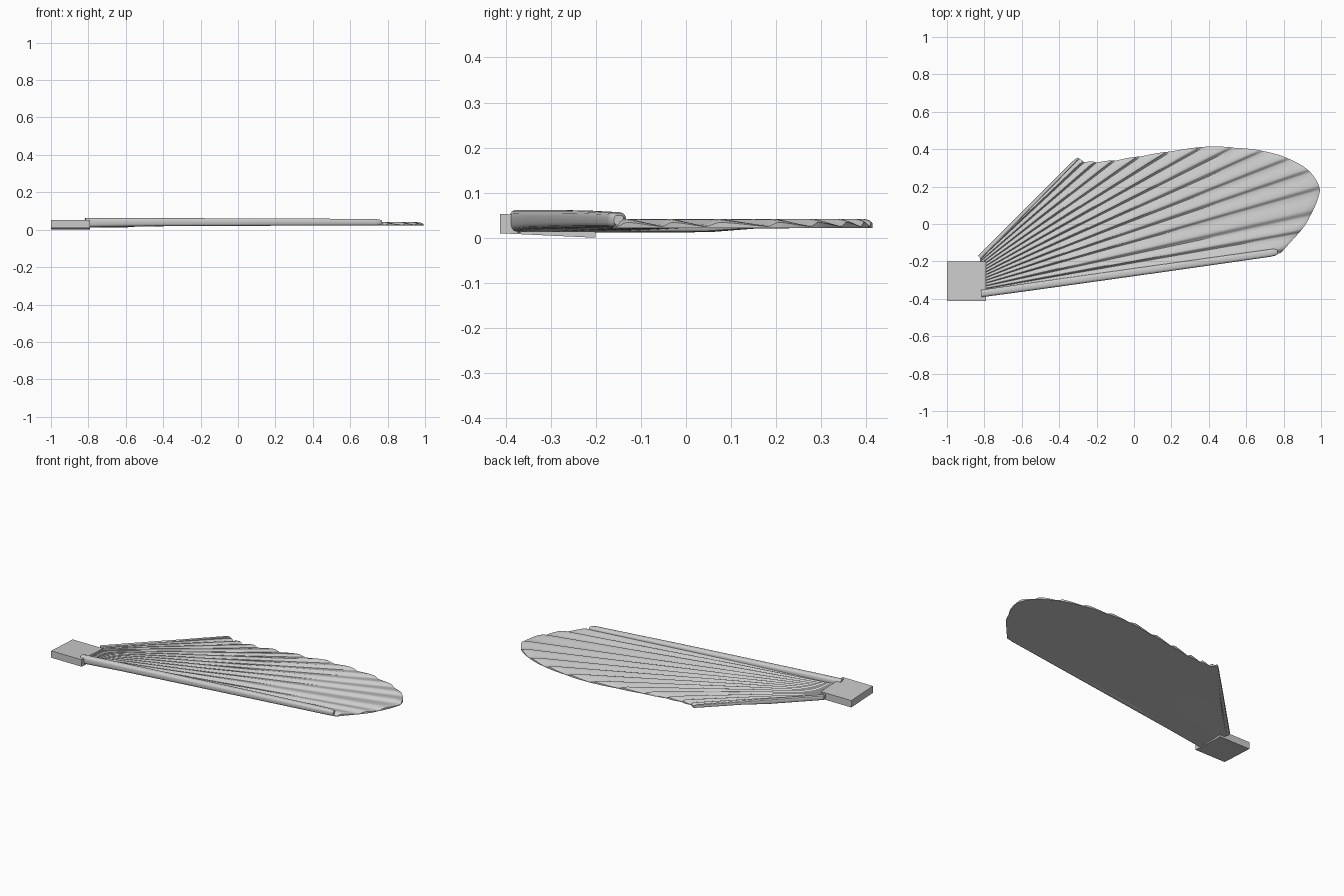
import bpy, bmesh, math
from mathutils import Vector

if "Cube" in bpy.data.objects:
    bpy.data.objects.remove(bpy.data.objects["Cube"])

grey = bpy.data.materials.new("plain grey")
grey.diffuse_color = (0.6, 0.6, 0.6, 1)
grey.use_nodes = True
grey.node_tree.nodes["Principled BSDF"].inputs["Base Color"].default_value = grey.diffuse_color


def finish(name, bm, smooth=True):
    bmesh.ops.recalc_face_normals(bm, faces=bm.faces)
    me = bpy.data.meshes.new(name)
    bm.to_mesh(me)
    bm.free()
    ob = bpy.data.objects.new(name, me)
    bpy.context.collection.objects.link(ob)
    me.materials.append(grey)
    if smooth:
        bpy.ops.object.select_all(action='DESELECT')
        ob.select_set(True)
        bpy.context.view_layer.objects.active = ob
        bpy.ops.object.shade_smooth_by_angle(angle=math.radians(35))
    return ob


# Mounting block, tipped slightly toward the back
bm = bmesh.new()
bmesh.ops.create_cube(bm, size=1)
for v in bm.verts:
    x, y, z = v.co
    v.co = (-0.895 + 0.21 * x, -0.307 + 0.212 * y, 0.0265 + 0.043 * z - 0.01 * y)
finish("mounting_block", bm, False)

# Ribbed fan membrane: rays run from the root line to these rib tips
tips = [(0.76, -0.16), (0.785, -0.155), (0.875, -0.055), (0.94, 0.04), (0.995, 0.18),
        (0.945, 0.275), (0.84, 0.343), (0.70, 0.388), (0.54, 0.407), (0.38, 0.413),
        (0.20, 0.388), (0.04, 0.362), (-0.10, 0.338), (-0.20, 0.328), (-0.265, 0.33),
        (-0.30, 0.355)]
tips = [Vector(t) for t in tips]
root_a, root_b = Vector((-0.80, -0.375)), Vector((-0.825, -0.175))
steps = [(0, 0), (0.07, 0.15), (0.14, 0.6), (0.21, 0.92), (0.30, 1),
         (0.5, 0.75), (0.75, 0.35)]          # steep face, then a gentle fall
rows = [0, 0.02, 0.1, 0.2, 0.35, 0.5, 0.65, 0.8, 0.92, 0.975, 0.992, 1]

bm = bmesh.new()
top, bottom = [], []
n = len(tips) - 1
columns = [(i, s, h) for i in range(n) for s, h in steps] + [(n, 0, 0.8)]
for i, s, h in columns:
    tip = tips[i].lerp(tips[min(i + 1, n)], s)
    root = root_a.lerp(root_b, (i + s) / n)
    out = (tip - root).normalized()
    if 1 < i < n - 1:
        tip = tip + out * 0.008 * math.sin(math.pi * s)   # scalloped rim
    tc, bc = [], []
    for u in rows:
        p = root.lerp(tip, u)
        amp = 0.014 * (0.6 + 0.4 * min(1, u / 0.3))
        z = 0.028 + amp * h
        if u > 0.98:                                      # rounded rim
            z -= (0.003 if u < 1 else 0.008) * (0.4 + 0.6 * h)
        zb = 0.022 - 0.010 * max(0, 1 - u / 0.35)
        tc.append(bm.verts.new((p.x, p.y, z)))
        bc.append(bm.verts.new((p.x, p.y, zb)))
    top.append(tc)
    bottom.append(bc)
m = len(rows)
for a in range(len(columns) - 1):
    for b in range(m - 1):
        for g in (top, bottom):
            bm.faces.new((g[a][b], g[a + 1][b], g[a + 1][b + 1], g[a][b + 1]))
    for b in (0, m - 1):
        bm.faces.new((top[a][b], top[a + 1][b], bottom[a + 1][b], bottom[a][b]))
for a in (0, len(columns) - 1):
    for b in range(m - 1):
        bm.faces.new((top[a][b], top[a][b + 1], bottom[a][b + 1], bottom[a][b]))
finish("fan_membrane", bm)


def bar(name, stations, sides=16):
    """Rounded bar; each station is x, y, half width, bottom z, top z."""
    bm = bmesh.new()
    first, last = Vector(stations[0][:2]), Vector(stations[-1][:2])
    d = (last - first).normalized()
    side = Vector((-d.y, d.x))
    rings = []
    for x, y, w, z0, z1 in stations:
        ring = []
        for k in range(sides):
            a = 2 * math.pi * (k + 0.5) / sides
            c, s = math.cos(a), math.sin(a)
            c = math.copysign(abs(c) ** 0.65, c)
            s = math.copysign(abs(s) ** 0.65, s)
            ring.append(bm.verts.new((x + side.x * w * c, y + side.y * w * c,
                                      (z0 + z1) / 2 + (z1 - z0) / 2 * s)))
        rings.append(ring)
    for r, q in zip(rings, rings[1:]):
        for k in range(sides):
            j = (k + 1) % sides
            bm.faces.new((r[k], r[j], q[j], q[k]))
    bm.faces.new(rings[0])
    bm.faces.new(rings[-1])
    return finish(name, bm)


# Thick leading spar
bar("leading_spar", [(-0.817, -0.372, 0.020, 0.013, 0.062),
                     (-0.55, -0.335, 0.021, 0.018, 0.062),
                     (0.20, -0.230, 0.021, 0.021, 0.061),
                     (0.73, -0.155, 0.020, 0.022, 0.057),
                     (0.755, -0.151, 0.018, 0.023, 0.055),
                     (0.768, -0.149, 0.011, 0.026, 0.050)])

# Slim trailing rail, deeper near the root
bar("trailing_rail", [(-0.825, -0.178, 0.012, 0.011, 0.042),
                      (-0.60, 0.049, 0.011, 0.012, 0.042),
                      (-0.50, 0.150, 0.010, 0.020, 0.041),
                      (-0.32, 0.332, 0.008, 0.022, 0.041),
                      (-0.303, 0.349, 0.005, 0.024, 0.038)], 12)
